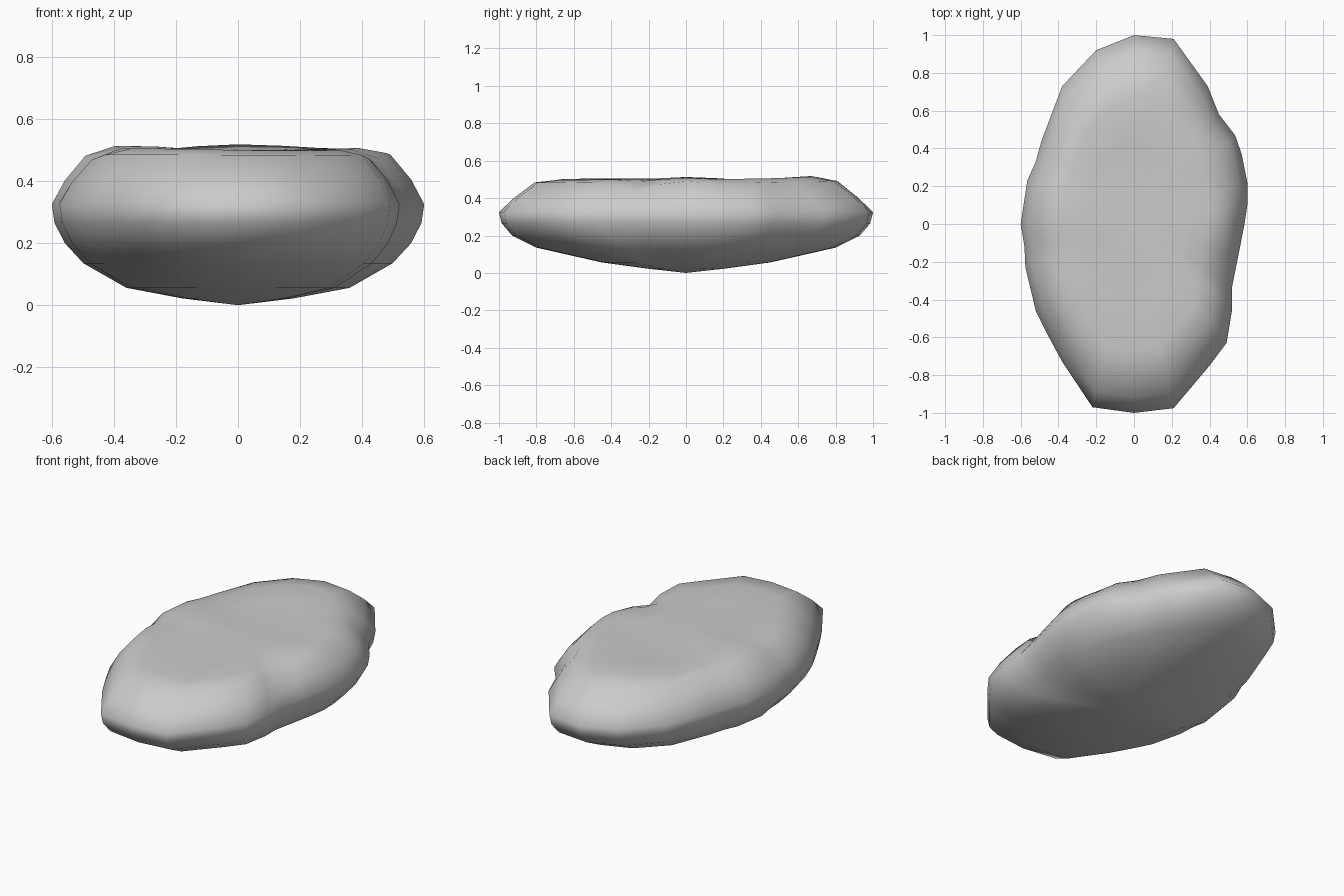
import bpy, bmesh, math

if "Cube" in bpy.data.objects:
    bpy.data.objects.remove(bpy.data.objects["Cube"])

# Plan outline of the stone, anticlockwise from the right side
outline = [(.60, .10), (.60, .22), (.57, .37), (.535, .47), (.45, .58), (.39, .73),
           (.21, .98), (0, 1), (-.2, .92), (-.38, .73), (-.49, .44), (-.52, .33),
           (-.565, .23), (-.60, 0), (-.58, -.12), (-.575, -.23), (-.52, -.46),
           (-.45, -.60), (-.38, -.73), (-.22, -.97), (0, -1), (.21, -.975),
           (.40, -.75), (.49, -.63), (.52, -.45), (.52, -.33), (.55, -.18), (.585, 0)]

# Rings from bottom to top: width factor, length factor, height
rings = [(.30, .20, .022), (.60, .45, .056), (.83, .80, .135), (.93, .93, .20),
         (.985, .985, .265), (1, 1, .325), (.93, .915, .405), (.82, .81, .485),
         (.66, .67, .505), (.45, .46, .502), (.22, .23, .50)]

# Worn dents and bumps on the upper surface: x, y, radius, height
dents = [(.47, -.25, .11, -.05), (-.52, -.12, .10, -.035), (.50, .25, .10, -.02),
         (-.15, .35, .22, -.012), (.1, -.5, .22, -.012), (.46, -.08, .07, .02),
         (0, .62, .2, .015), (-.33, 0, .15, .012)]


def top_shift(x, y):
    return sum(h * math.exp(-((x - a) ** 2 + (y - b) ** 2) / r ** 2)
               for a, b, r, h in dents)


# Loft the stone
bm = bmesh.new()
loops = []
for fx, fy, z in rings:
    loop = []
    for x, y in outline:
        px, py = x * fx, y * fy
        weight = min(1, max(0, (z - .33) / .12))
        loop.append(bm.verts.new((px, py, z + weight * top_shift(px, py))))
    loops.append(loop)

n = len(outline)
for a, b in zip(loops, loops[1:]):
    for i in range(n):
        j = (i + 1) % n
        bm.faces.new((a[i], a[j], b[j], b[i]))

# Close the underside and the top
base = bm.verts.new((0, 0, 0))
crown = bm.verts.new((0, 0, .50 + top_shift(0, 0)))
for i in range(n):
    j = (i + 1) % n
    bm.faces.new((base, loops[0][j], loops[0][i]))
    bm.faces.new((crown, loops[-1][i], loops[-1][j]))
bmesh.ops.recalc_face_normals(bm, faces=bm.faces)
for f in bm.faces:
    f.smooth = True

mesh = bpy.data.meshes.new("flat_stone")
bm.to_mesh(mesh)
bm.free()
stone = bpy.data.objects.new("flat_stone", mesh)
bpy.context.collection.objects.link(stone)
